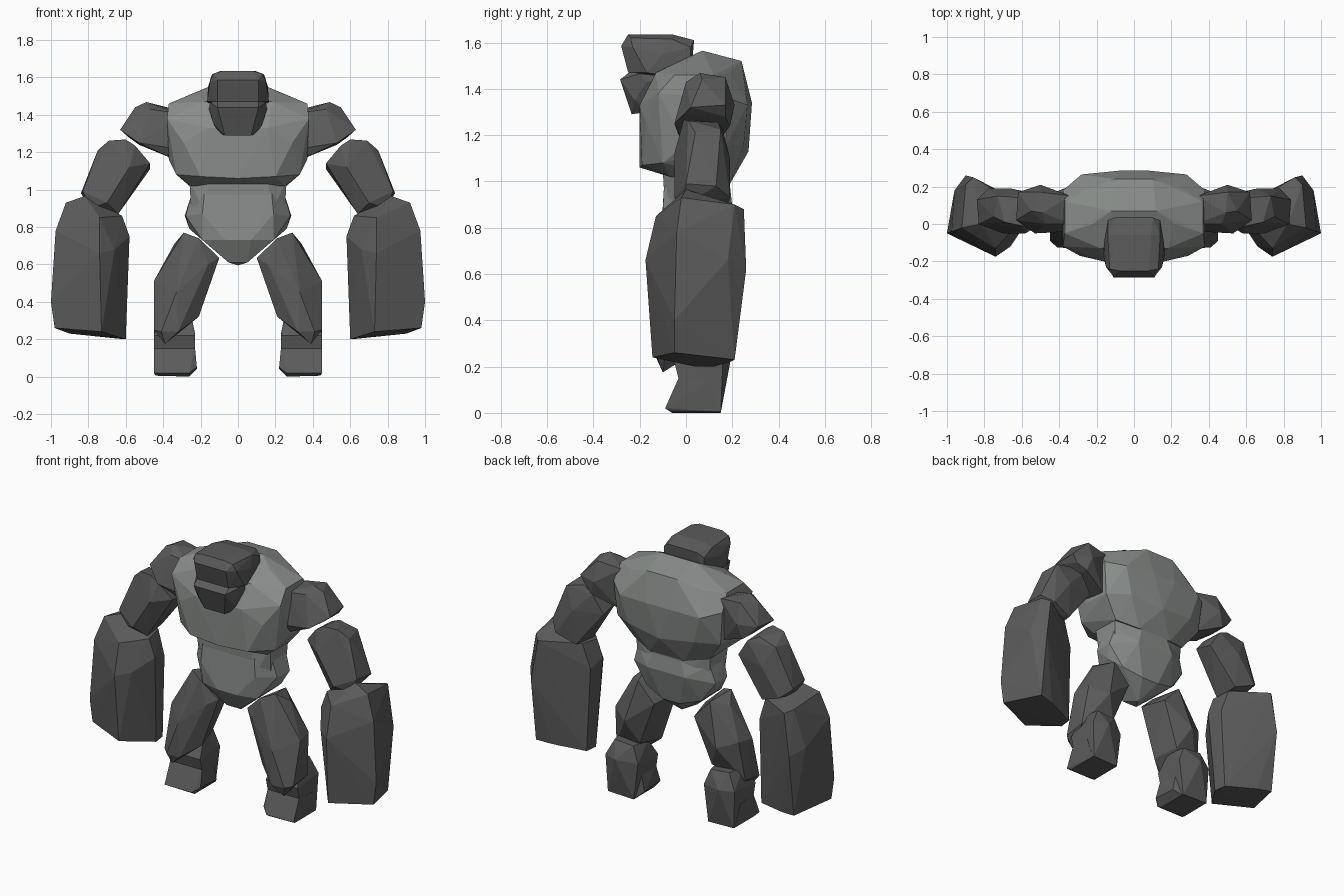
import bpy
import bmesh


def material(name, rgb):
    m = bpy.data.materials.new(name)
    m.diffuse_color = (*rgb, 1)
    return m


LIGHT = material("light_stone", (0.25, 0.265, 0.255))
DARK = material("dark_stone", (0.105, 0.105, 0.105))


def rock(name, points, mat, side=1):
    """Faceted boulder wrapped around its corner points."""
    bm = bmesh.new()
    for x, y, z in points:
        bm.verts.new((x * side, y, z))
    res = bmesh.ops.convex_hull(bm, input=bm.verts)
    junk = {g for g in res["geom_interior"] + res["geom_unused"]
            if isinstance(g, bmesh.types.BMVert)}
    bmesh.ops.delete(bm, geom=list(junk), context='VERTS')
    bmesh.ops.recalc_face_normals(bm, faces=bm.faces)
    me = bpy.data.meshes.new(name)
    bm.to_mesh(me)
    bm.free()
    me.materials.append(mat)
    ob = bpy.data.objects.new(name, me)
    bpy.context.collection.objects.link(ob)
    return ob


def both(half):
    """Corner points plus their mirror across x = 0."""
    return half + [(-x, y, z) for x, y, z in half if x]


# Chest: broad barrel, overhanging the waist
rock("chest", both([
    (0.25, -0.07, 1.02), (0.26, 0.14, 1.02), (0.12, 0.19, 0.99),
    (0.33, -0.10, 1.08), (0.20, -0.19, 1.07), (0, -0.20, 1.06),
    (0.37, 0.00, 1.16), (0.36, 0.17, 1.15), (0.23, 0.25, 1.16), (0, 0.27, 1.13),
    (0.38, -0.12, 1.38), (0.16, -0.20, 1.33), (0.29, -0.17, 1.25),
    (0.38, 0.18, 1.36), (0.28, 0.265, 1.33), (0.08, 0.285, 1.34),
    (0.37, -0.05, 1.46), (0.37, 0.12, 1.46), (0.18, -0.13, 1.47),
    (0.22, 0.00, 1.52), (0.25, 0.19, 1.47), (0.10, 0.24, 1.52),
    (0.12, 0.07, 1.565)]), LIGHT)

# Waist and belly: the belly swells at the hips, then tapers to a point
rock("waist", both([
    (0.26, -0.05, 1.05), (0.16, -0.10, 1.04), (0.26, 0.13, 1.05), (0.10, 0.19, 1.04),
    (0.25, -0.03, 0.88), (0.18, -0.09, 0.88), (0.25, 0.12, 0.88), (0.10, 0.19, 0.88)]), LIGHT)
rock("belly", both([
    (0.25, -0.02, 0.97), (0.18, -0.095, 0.98), (0.25, 0.12, 0.97), (0.10, 0.19, 0.98),
    (0.28, -0.01, 0.86), (0.19, -0.10, 0.87), (0.285, 0.11, 0.86), (0.13, 0.20, 0.89),
    (0.26, 0.06, 0.79), (0.19, -0.08, 0.73), (0.19, 0.12, 0.73),
    (0.07, -0.11, 0.73), (0.06, 0.15, 0.69), (0.05, -0.04, 0.61), (0, 0.04, 0.595)]), LIGHT)

# Skull cap with a heavy brow
rock("skull", both([
    (0.08, -0.25, 1.635), (0.13, -0.24, 1.62), (0.09, -0.06, 1.635),
    (0.14, -0.06, 1.615), (0.10, 0.035, 1.61), (0.14, 0.02, 1.58),
    (0.11, -0.28, 1.585), (0.15, -0.23, 1.58), (0.16, -0.10, 1.55),
    (0.11, -0.25, 1.47), (0.165, -0.17, 1.47), (0.14, 0.02, 1.44)]), DARK)
# Jaw
rock("jaw", both([
    (0.11, -0.285, 1.44), (0.15, -0.20, 1.465), (0.11, -0.24, 1.475),
    (0.14, -0.05, 1.45), (0.155, -0.17, 1.43), (0.13, -0.22, 1.35),
    (0.07, -0.235, 1.29), (0.10, -0.17, 1.30), (0.10, -0.05, 1.32)]), DARK)

for tag, s in (("right", 1), ("left", -1)):
    # Shoulder
    rock(tag + "_shoulder", [
        (0.33, 0.00, 1.41), (0.34, 0.15, 1.43), (0.34, -0.04, 1.22),
        (0.36, 0.14, 1.17), (0.38, -0.02, 1.18),
        (0.49, 0.06, 1.468), (0.50, 0.17, 1.45), (0.55, 0.07, 1.44),
        (0.47, 0.00, 1.43), (0.63, 0.02, 1.32), (0.62, 0.17, 1.33),
        (0.50, 0.21, 1.33), (0.53, -0.05, 1.25), (0.53, 0.19, 1.24),
        (0.585, 0.17, 1.28), (0.60, 0.00, 1.295)], DARK, s)
    # Upper arm
    rock(tag + "_upper_arm", [
        (0.60, -0.01, 1.268), (0.69, 0.01, 1.262), (0.61, 0.14, 1.255),
        (0.73, 0.15, 1.225), (0.75, 0.04, 1.21), (0.55, -0.01, 1.235),
        (0.54, 0.16, 1.22), (0.47, 0.02, 1.14), (0.47, 0.15, 1.11),
        (0.58, -0.05, 1.12), (0.66, 0.19, 1.10), (0.83, 0.00, 0.99), (0.84, 0.13, 0.98),
        (0.70, -0.05, 0.93), (0.64, 0.01, 0.87), (0.65, 0.17, 0.88),
        (0.78, 0.19, 0.93), (0.79, 0.00, 0.90)], DARK, s)
    # Huge block fist, turned so a corner faces forward
    rock(tag + "_fist", [
        (0.82, 0.00, 0.965), (0.92, -0.02, 0.93), (0.90, 0.21, 0.90),
        (0.86, 0.25, 0.88), (0.74, -0.13, 0.85), (0.62, 0.00, 0.86), (0.64, 0.12, 0.87),
        (0.975, -0.04, 0.78), (0.58, 0.00, 0.75), (0.59, 0.11, 0.72),
        (0.74, -0.175, 0.66), (0.66, -0.12, 0.68), (0.96, 0.18, 0.66), (0.90, 0.26, 0.62),
        (1.00, -0.05, 0.40), (0.73, -0.145, 0.24), (0.98, -0.05, 0.26),
        (0.90, 0.21, 0.23), (0.60, 0.04, 0.20), (0.61, 0.12, 0.20),
        (0.80, 0.19, 0.22)], DARK, s)
    # Thigh, leaning forward to the knee
    rock(tag + "_thigh", [
        (0.29, -0.04, 0.77), (0.34, 0.04, 0.71), (0.21, -0.08, 0.74),
        (0.25, 0.12, 0.74), (0.10, -0.05, 0.635), (0.14, 0.12, 0.62),
        (0.16, -0.09, 0.60), (0.45, -0.02, 0.51), (0.43, 0.09, 0.52),
        (0.33, -0.13, 0.45), (0.32, 0.16, 0.48), (0.21, -0.06, 0.32),
        (0.25, 0.10, 0.34), (0.45, -0.09, 0.25), (0.45, 0.05, 0.27),
        (0.41, -0.125, 0.24), (0.39, -0.10, 0.175), (0.32, -0.13, 0.24)], DARK, s)
    # Shin, set behind the knee and running down to the heel
    rock(tag + "_shin", [
        (0.25, 0.02, 0.33), (0.42, 0.03, 0.34), (0.40, 0.14, 0.34), (0.27, 0.14, 0.33),
        (0.23, -0.05, 0.22), (0.45, -0.05, 0.22), (0.45, 0.16, 0.24),
        (0.36, 0.195, 0.24), (0.23, 0.15, 0.23), (0.23, -0.03, 0.14),
        (0.45, -0.03, 0.14), (0.44, 0.15, 0.005), (0.26, 0.15, 0.0),
        (0.44, 0.02, 0.005), (0.26, 0.02, 0.0)], DARK, s)
    # Foot
    rock(tag + "_foot", [
        (0.45, -0.03, 0.155), (0.23, -0.03, 0.155), (0.45, 0.10, 0.14), (0.24, 0.10, 0.14),
        (0.45, -0.09, 0.02), (0.26, -0.09, 0.02), (0.22, -0.06, 0.05),
        (0.44, -0.06, 0.005), (0.26, -0.06, 0), (0.44, 0.14, 0.005),
        (0.26, 0.14, 0), (0.22, 0.10, 0.04)], DARK, s)
